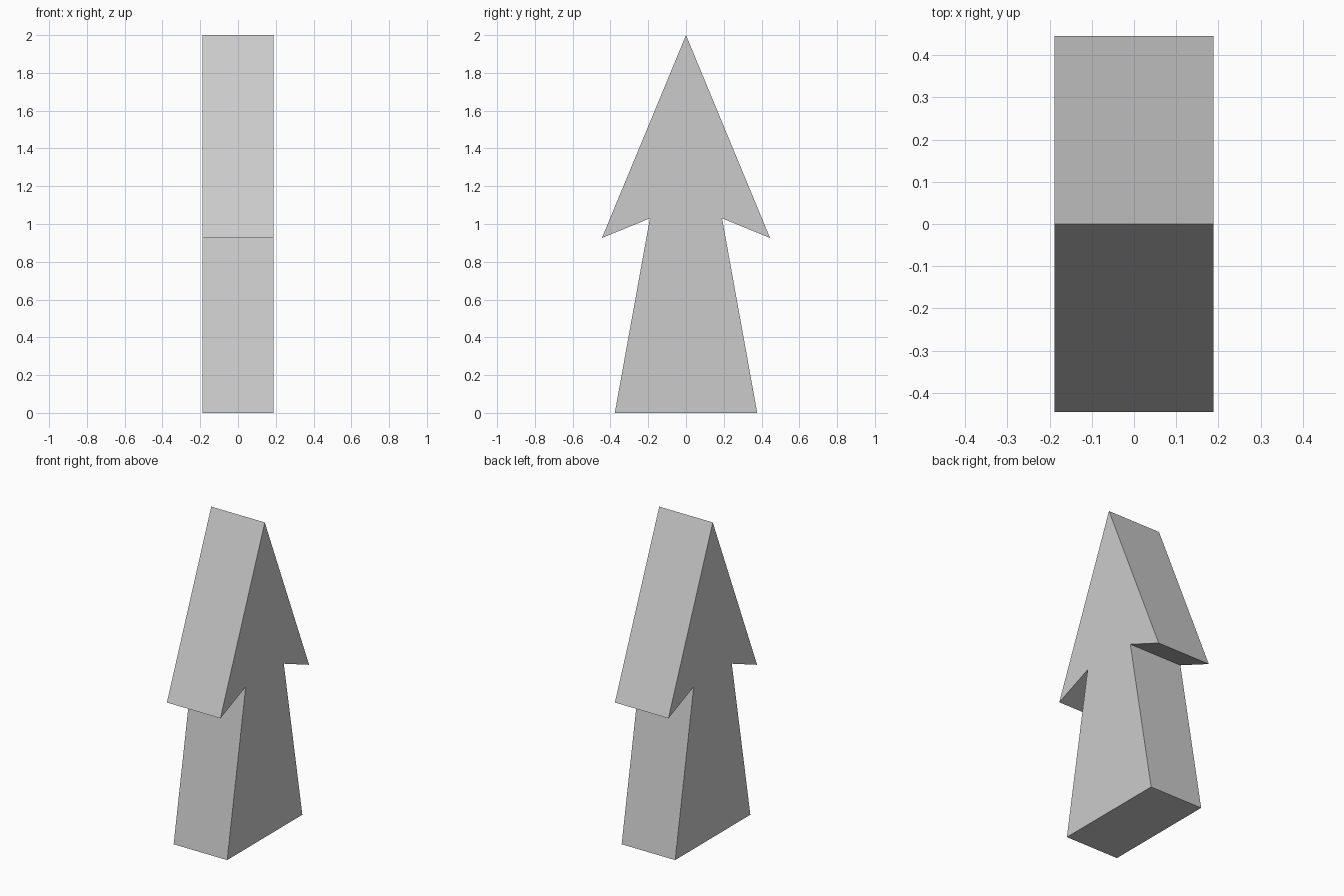
import bpy
import bmesh

if "Cube" in bpy.data.objects:
    bpy.data.objects.remove(bpy.data.objects["Cube"])

HALF_THICKNESS = 0.188

# Right half of the arrow outline (y, z), from base to just below the tip
half = [(0.377, 0.0), (0.191, 1.03), (0.445, 0.926)]
outline = half + [(0.0, 2.0)] + [(-y, z) for y, z in reversed(half)]

# Arrow: flat outline pushed through along x
bm = bmesh.new()
face = bm.faces.new([bm.verts.new((-HALF_THICKNESS, y, z)) for y, z in outline])
result = bmesh.ops.extrude_face_region(bm, geom=[face], use_keep_orig=True)
moved = [g for g in result["geom"] if isinstance(g, bmesh.types.BMVert)]
bmesh.ops.translate(bm, verts=moved, vec=(2 * HALF_THICKNESS, 0, 0))
bmesh.ops.recalc_face_normals(bm, faces=bm.faces[:])

mesh = bpy.data.meshes.new("arrow_marker")
bm.to_mesh(mesh)
bm.free()
arrow = bpy.data.objects.new("arrow_marker", mesh)
bpy.context.collection.objects.link(arrow)
